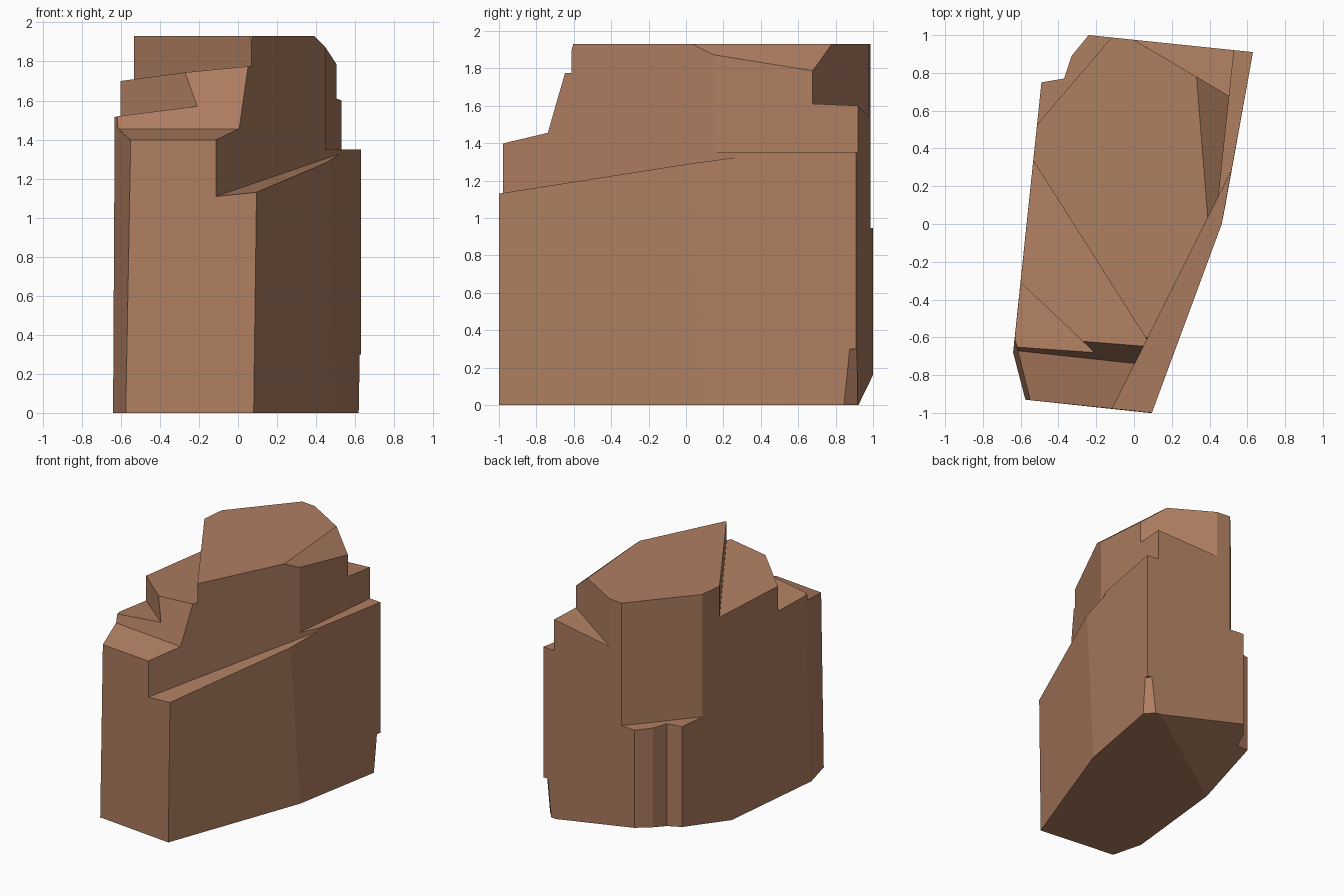
import bpy, bmesh
from mathutils import Vector
from mathutils.geometry import normal

if "Cube" in bpy.data.objects:
    bpy.data.objects.remove(bpy.data.objects["Cube"])

TOP = 1.93
col = bpy.context.collection


def new_object(name, bm):
    bmesh.ops.recalc_face_normals(bm, faces=bm.faces[:])
    mesh = bpy.data.meshes.new(name)
    bm.to_mesh(mesh)
    bm.free()
    ob = bpy.data.objects.new(name, mesh)
    col.objects.link(ob)
    return ob


def slice_off(bm, pts, outward):
    """Cut away everything beyond the plane through three points."""
    a, b, c = map(Vector, pts)
    n = normal(a, b, c)
    if n.dot(Vector(outward)) < 0:
        n.negate()
    bmesh.ops.bisect_plane(bm, geom=bm.verts[:] + bm.edges[:] + bm.faces[:], dist=1e-5,
                           plane_co=a, plane_no=n, clear_outer=True)
    bmesh.ops.holes_fill(bm, edges=[e for e in bm.edges if e.is_boundary], sides=0)


def notch(rock, p, q, floor, lean=0.0, top=3.0):
    """Remove the rock to the right of line p-q and above the floor plane."""
    p, q = Vector((*p, 0)), Vector((*q, 0))
    d = (q - p).normalized()
    n = Vector((d.y, -d.x, 0))
    a, b, c = map(Vector, floor)
    fn = normal(a, b, c)
    bm = bmesh.new()
    for base in (p - d, q + d):
        for out in (0, 1.6):
            v = base + n * out
            v.z = a.z - (fn.x * (v.x - a.x) + fn.y * (v.y - a.y)) / fn.z
            bm.verts.new(v)
            t = v - n * lean * (top - v.z) * (out == 0)
            t.z = top
            bm.verts.new(t)
    bmesh.ops.convex_hull(bm, input=bm.verts[:])
    bmesh.ops.dissolve_limit(bm, angle_limit=0.001, verts=bm.verts[:], edges=bm.edges[:])
    cutter = new_object("notch_cutter", bm)
    cutter.hide_render = True
    mod = rock.modifiers.new("notch", 'BOOLEAN')
    mod.operation, mod.solver, mod.object = 'DIFFERENCE', 'EXACT', cutter
    return cutter


def level(z):
    return (0, 0, z), (1, 0, z), (0, 1, z)


# Rock body: lofted outline, slightly leaning at the front corners
back = [(.63, .91), (-.24, 1), (-.33, .89), (-.37, .77), (-.49, .75)]
low = back + [(-.64, -.68), (-.575, -.93), (.08, -1), (.484, .1)]
high = back + [(-.629, -.582), (-.54, -.934), (.105, -1), (.455, -.05)]
bm = bmesh.new()
rings = [[bm.verts.new((x, y, z)) for x, y in ring] for ring, z in ((low, 0), (high, TOP))]
for ring in rings:
    bm.faces.new(ring)
for i in range(len(low)):
    j = (i + 1) % len(low)
    bm.faces.new((rings[0][i], rings[0][j], rings[1][j], rings[1][i]))
bmesh.ops.recalc_face_normals(bm, faces=bm.faces[:])

# Top right chamfer and back underside chamfer
slice_off(bm, ((.33, .79, TOP), (.39, .04, TOP), (.5, .68, 1.79)), (1, 0, 1))
slice_off(bm, ((.51, .92, 0), (-.55, .2, 0), (-.24, 1, .16)), (0, 0, -1))
rock = new_object("cliff_rock", bm)

# Stepped ledges broken out of the sides
cutters = [
    # right sloping ledge, right flat ledge
    notch(rock, (-.11, -.97), (.53, .31), ((-.11, -.97, 1.11), (.095, -1, 1.13), (.53, .31, 1.33))),
    notch(rock, (.45, .17), (.53, .92), level(1.35)),
    # back right and back left
    notch(rock, (.5, .68), (0, .975), ((.5, .68, 1.61), (.53, .92, 1.6), (0, .975, 1.545))),
    notch(rock, (-.12, .986), (-.51, .53), level(.945)),
    # two front left steps
    notch(rock, (-.53, .33), (.06, -.6), ((-.53, .33, 1.68), (-.6, -.31, 1.7), (.06, -.62, 1.775))),
    notch(rock, (-.6, -.31), (-.22, -.67), ((-.6, -.31, 1.5), (-.625, -.6, 1.515), (-.21, -.675, 1.57))),
    # front step with a leaning wall
    notch(rock, (-.61, -.672), (0, -.738), ((-.61, -.672, 1.455), (0, -.738, 1.455), (-.11, -.98, 1.398)), lean=.3),
    # small chip at the back right foot
    notch(rock, (.617, .84), (.55, .918), level(-.05), lean=-.08, top=.3),
]

# Bake the cuts and drop the cutters
deps = bpy.context.evaluated_depsgraph_get()
deps.update()
baked = bpy.data.meshes.new_from_object(rock.evaluated_get(deps))
rock.modifiers.clear()
rock.data = baked
for c in cutters:
    bpy.data.objects.remove(c, do_unlink=True)

mat = bpy.data.materials.new("brown_stone")
mat.diffuse_color = (.43, .21, .12, 1)
mat.use_nodes = True
mat.node_tree.nodes["Principled BSDF"].inputs["Base Color"].default_value = mat.diffuse_color
rock.data.materials.clear()
rock.data.materials.append(mat)
for f in rock.data.polygons:
    f.use_smooth = False
    f.material_index = 0
